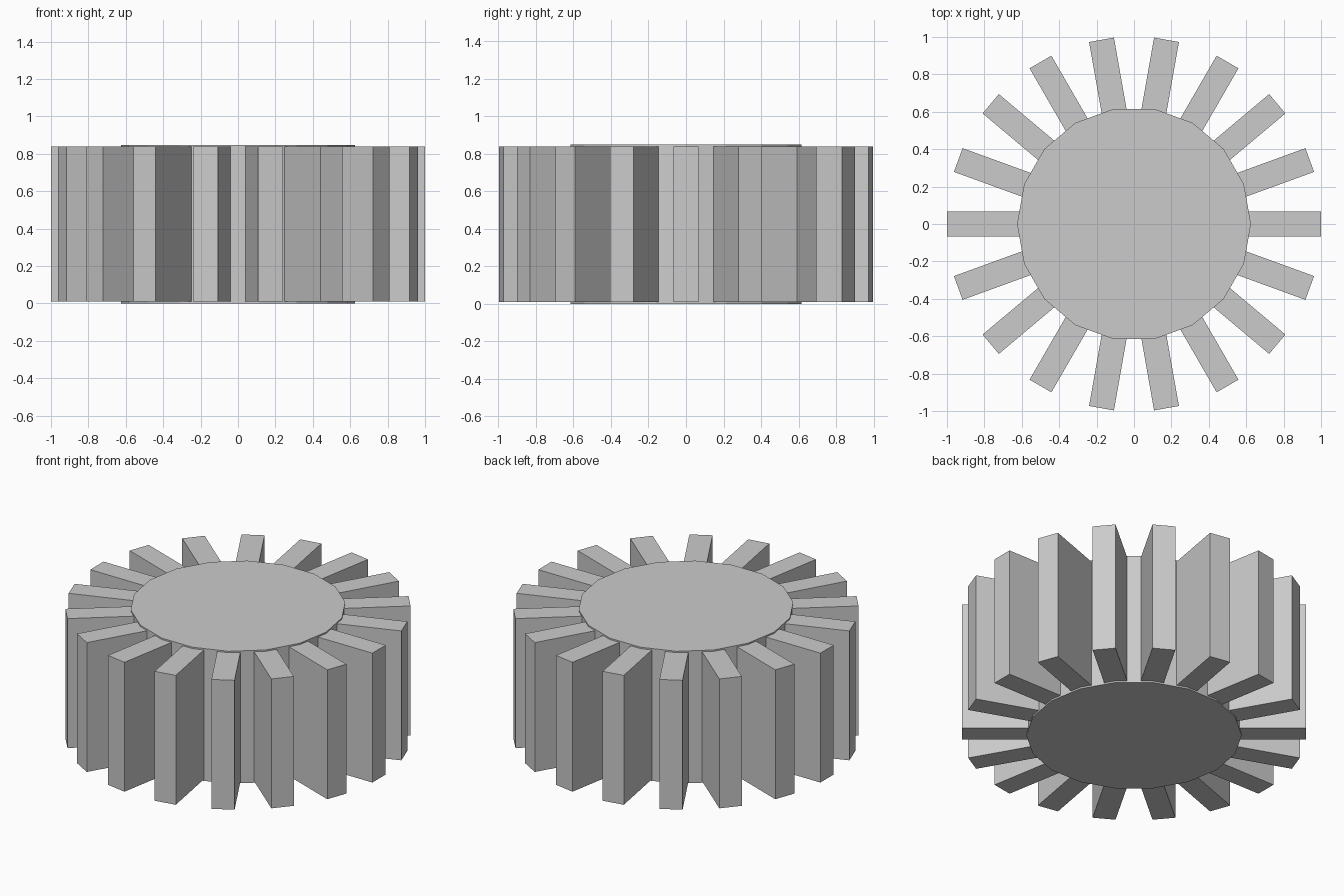
import bpy, bmesh
from math import radians, pi
from mathutils import Matrix

if "Cube" in bpy.data.objects:
    bpy.data.objects.remove(bpy.data.objects["Cube"])

TEETH = 18
HUB_R, HUB_H = 0.625, 0.848
TIP_R, ROOT_R, TOOTH_W = 1.0, 0.605, 0.135
TOOTH_Z0, TOOTH_Z1 = 0.01, 0.839


def add_object(name, bm):
    mesh = bpy.data.meshes.new(name)
    bm.to_mesh(mesh)
    bm.free()
    obj = bpy.data.objects.new(name, mesh)
    bpy.context.collection.objects.link(obj)
    return obj


# Hub: 18-sided drum, one flat facet behind each tooth
bm = bmesh.new()
turn = Matrix.Translation((0, 0, HUB_H / 2)) @ Matrix.Rotation(pi / 2, 4, 'Z')
bmesh.ops.create_cone(bm, cap_ends=True, segments=TEETH, radius1=HUB_R,
                      radius2=HUB_R, depth=HUB_H, matrix=turn)
add_object("hub", bm)

# Teeth: straight radial bars, slightly shorter than the hub
bm = bmesh.new()
place = Matrix.Translation(((TIP_R + ROOT_R) / 2, 0, (TOOTH_Z0 + TOOTH_Z1) / 2))
size = Matrix.Diagonal((TIP_R - ROOT_R, TOOTH_W, TOOTH_Z1 - TOOTH_Z0, 1))
for i in range(TEETH):
    spin = Matrix.Rotation(radians(360 / TEETH * i), 4, 'Z')
    bmesh.ops.create_cube(bm, size=1, matrix=spin @ place @ size)
add_object("teeth", bm)
